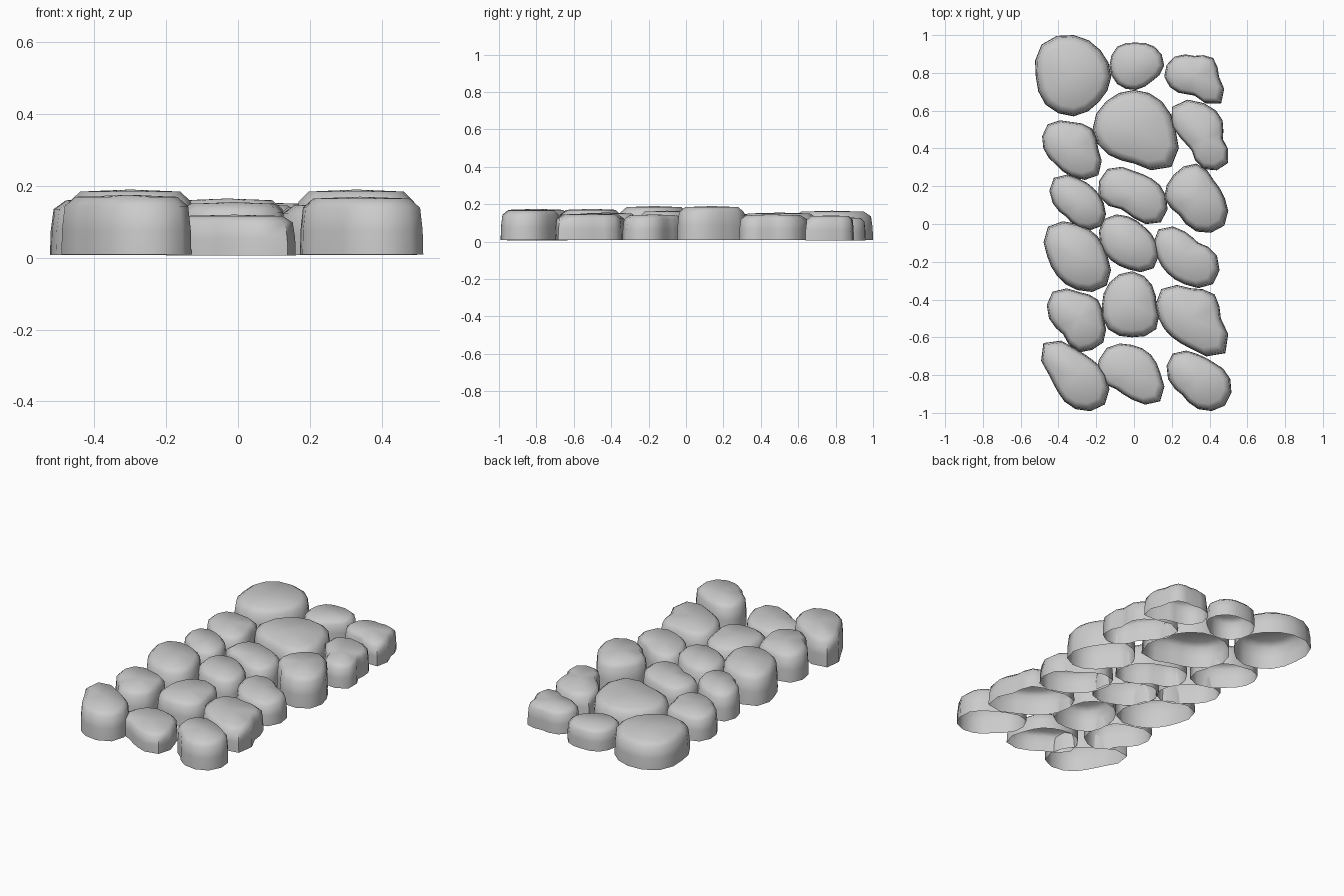
import bpy
import bmesh
import math

cube = bpy.data.objects.get("Cube")
if cube:
    bpy.data.objects.remove(cube, do_unlink=True)

# Single grey stone colour
grey = bpy.data.materials.new("stone_grey")
grey.use_nodes = True
colour = (0.6, 0.6, 0.6, 1)
grey.diffuse_color = colour
grey.node_tree.nodes["Principled BSDF"].inputs["Base Color"].default_value = colour

# Side profile of every stone: (outline scale, height fraction)
PROFILE = ((1, 0.05), (0.99, 0.45), (0.95, 0.82), (0.78, 0.97))
UNIT = 0.01


def rounded(reach):
    """Insert a point between neighbouring radii so that corners are blunted."""
    result = []
    count = len(reach)
    for i in range(count):
        before, here = reach[i - 1], reach[i]
        after, beyond = reach[(i + 1) % count], reach[(i + 2) % count]
        middle = (9 * (here + after) - before - beyond) / 16
        # Keep long straight sides from bulging past their neighbours
        result += [here, min(middle, max(here, after))]
    return result


def add_stone(name, x, y, height, reach):
    """Open-bottomed cobble; reach is its radius in hundredths, anticlockwise from +x."""
    bm = bmesh.new()
    outline = rounded(reach)
    count = len(outline)
    rings = []
    for scale, level in PROFILE:
        ring = []
        for i, radius in enumerate(outline):
            angle = math.tau * i / count
            r = radius * scale * UNIT
            ring.append(bm.verts.new((r * math.cos(angle), r * math.sin(angle),
                                      height * level * UNIT)))
        rings.append(ring)
    # Walls and rounded shoulder
    for lower, upper in zip(rings, rings[1:]):
        for i in range(count):
            j = (i + 1) % count
            bm.faces.new((lower[i], lower[j], upper[j], upper[i]))
    # Shallow domed top
    crown = bm.verts.new((0, 0, height * UNIT))
    for i in range(count):
        bm.faces.new((rings[-1][i], rings[-1][(i + 1) % count], crown))

    mesh = bpy.data.meshes.new(name)
    bm.to_mesh(mesh)
    bm.free()
    mesh.materials.append(grey)
    stone = bpy.data.objects.new(name, mesh)
    stone.location = (x * UNIT, y * UNIT, 0)
    bpy.context.collection.objects.link(stone)
    bpy.ops.object.select_all(action="DESELECT")
    stone.select_set(True)
    bpy.context.view_layer.objects.active = stone
    bpy.ops.object.shade_smooth_by_angle(angle=math.radians(60))


# Right-hand column (-x), back to front
add_stone("right_back_stone", -32, 78, 16.5, (20, 20, 22, 24, 20, 21, 21, 19))
add_stone("right_second_stone", -33, 40, 15, (14, 15, 14, 18, 15, 12, 15, 20))
add_stone("right_third_stone", -29, 11, 17, (13, 11, 13, 19, 14, 10, 13, 17))
add_stone("right_fourth_stone", -30, -17, 19, (16, 15, 17, 22, 16, 15, 18, 22))
add_stone("right_fifth_stone", -29, -50, 17.5, (13, 14, 14, 20, 16, 12, 18, 18))
add_stone("right_front_stone", -31, -80, 17.5, (16, 12, 14, 24, 14, 13, 18, 22))

# Middle column
add_stone("middle_back_stone", 1, 84, 13, (15, 14, 12, 14, 14, 14, 13, 12))
add_stone("middle_second_stone", 0, 50, 15.5, (22, 21, 21, 21, 22, 19, 18, 28))
add_stone("middle_third_stone", 0, 15, 15, (17, 13, 13, 20, 19, 10, 12, 20))
add_stone("middle_fourth_stone", -3, -10, 16.5, (15, 12, 14, 18, 15, 13, 14, 19))
add_stone("middle_fifth_stone", -1, -43, 15.5, (13, 15, 18, 17, 16, 18, 17, 18))
add_stone("middle_front_stone", -1, -79, 12, (15, 14, 15, 19, 19, 12, 14, 21))

# Left-hand column (+x)
add_stone("left_back_stone", 32, 78, 14, (13, 14, 11, 15, 16, 12, 10, 20))
add_stone("left_second_stone", 37, 45, 14.5, (10, 14, 19, 24, 12, 9, 16, 18))
add_stone("left_third_stone", 33, 14, 19, (15, 13, 18, 17, 17, 13, 18, 21))
add_stone("left_fourth_stone", 27, -17, 14.5, (17, 10, 13, 20, 15, 13, 15, 21))
add_stone("left_fifth_stone", 30, -50, 15, (16, 18, 16, 22, 17, 14, 16, 26))
add_stone("left_front_stone", 34, -82, 17, (17, 12, 13, 19, 16, 12, 16, 20))
